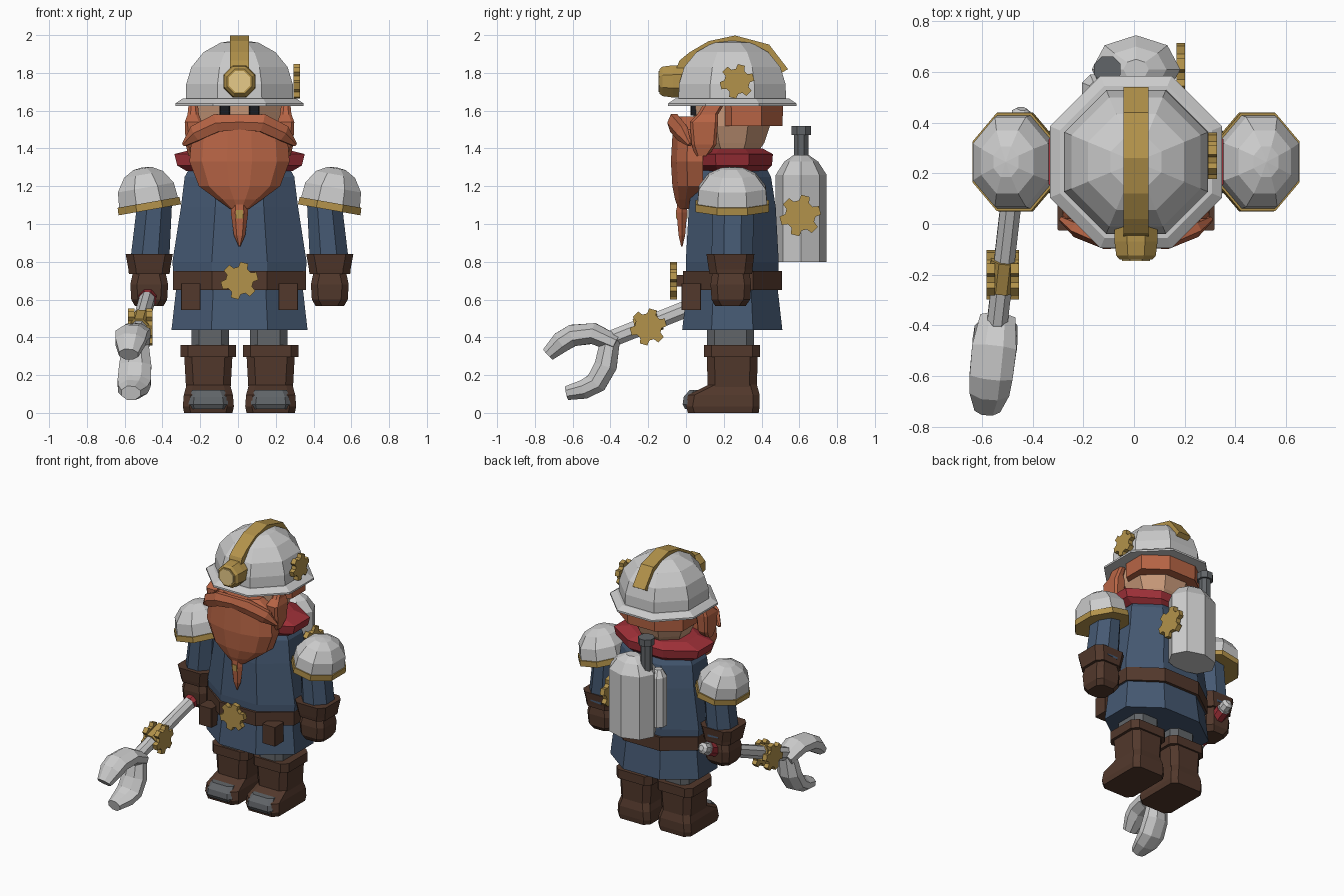
import bpy, bmesh
from math import cos, sin, pi, radians
from mathutils import Vector, Matrix

if "Cube" in bpy.data.objects:
    bpy.data.objects.remove(bpy.data.objects["Cube"])

CX, CY = 0.008, 0.245          # body axis
COL = dict(blue=(.06, .10, .17), brown=(.085, .04, .025), orange=(.48, .13, .06), gold=(.45, .29, .07),
           lens=(.8, .6, .25), red=(.35, .03, .04), skin=(.6, .33, .2), black=(.01, .012, .015),
           dark=(.12, .13, .14))
mats = {}
for k, c in COL.items():
    mats[k] = bpy.data.materials.new(k)
    mats[k].diffuse_color = (*c, 1)


def loft(name, rings, col=None, mtx=None):
    """Skin a list of equal-sized rings and cap both ends."""
    bm = bmesh.new()
    vs = [[bm.verts.new(p) for p in r] for r in rings]
    n = len(rings[0])
    for a, b in zip(vs, vs[1:]):
        for i in range(n):
            bm.faces.new((a[i], a[(i + 1) % n], b[(i + 1) % n], b[i]))
    bm.faces.new(vs[0])
    bm.faces.new(vs[-1])
    bmesh.ops.remove_doubles(bm, verts=bm.verts, dist=1e-5)
    bmesh.ops.recalc_face_normals(bm, faces=bm.faces)
    if mtx:
        bm.transform(mtx)
    me = bpy.data.meshes.new(name)
    bm.to_mesh(me)
    bm.free()
    ob = bpy.data.objects.new(name, me)
    bpy.context.collection.objects.link(ob)
    if col:
        me.materials.append(mats[col])
    return ob


def lathe(name, prof, c, col=None, n=8, half=True, mtx=None):
    """Faceted elliptical stack; prof = (z, rx, ry). half puts flats on the axes."""
    k = 1 / cos(pi / n) if half else 1
    o = .5 if half else 0
    rings = [[(c[0] + max(rx, .002) * k * cos(2 * pi * (i + o) / n),
               c[1] + max(ry, .002) * k * sin(2 * pi * (i + o) / n), c[2] + z) for i in range(n)]
             for z, rx, ry in prof]
    return loft(name, rings, col, mtx)


def block(name, cx, prof, ch, col=None):
    """Chamfered box stack; prof = (z, half width, y0, y1)."""
    rings = []
    for z, w, y0, y1 in prof:
        a, b = w - ch, w
        rings.append([(cx + x, y, z) for x, y in ((-a, y0), (a, y0), (b, y0 + ch), (b, y1 - ch),
                                                 (a, y1), (-a, y1), (-b, y1 - ch), (-b, y0 + ch))])
    return loft(name, rings, col)


def tube(name, pts, radii, col=None, n=8, ref=(1, 0, 0)):
    """Sweep an elliptical section (radius along ref, radius across) along points."""
    P = [Vector(p) for p in pts]
    rings = []
    for i, p in enumerate(P):
        t = (P[min(i + 1, len(P) - 1)] - P[max(i - 1, 0)]).normalized()
        s = Vector(ref)
        s = (s - t * s.dot(t)).normalized()
        u = t.cross(s)
        a, b = radii[i]
        rings.append([p + s * a * cos(2 * pi * (j + .5) / n) + u * b * sin(2 * pi * (j + .5) / n)
                      for j in range(n)])
    return loft(name, rings, col)


def gear(name, c, r, thick, axis):
    """Six-toothed cog facing along x or y."""
    rings = []
    for d in (-thick / 2, thick / 2):
        ring = []
        for i in range(6):
            for da, k in ((-20, .73), (-12, 1), (12, 1), (20, .73)):
                a = radians(60 * i + 15 + da)
                u, v = r * k * cos(a), r * k * sin(a)
                ring.append((c[0] + d, c[1] + u, c[2] + v) if axis == 'x' else (c[0] + u, c[1] + d, c[2] + v))
        rings.append(ring)
    return loft(name, rings, 'gold')


# helmet, crest, lamp, side cog
body = (CX, CY, 0)
lathe('helmet_brim', [(1.625, .34, .34), (1.638, .34, .34), (1.665, .30, .30)], body)
lathe('helmet_dome', [(z, r, r) for z, r in ((1.65, .285), (1.74, .282), (1.83, .255), (1.91, .19),
                                             (1.96, .10), (1.975, 0))], body)
arc = [(-.06, 1.80), (-.035, 1.865), (.02, 1.91), (.12, 1.968), (.26, 1.998), (.44, 1.95), (.54, 1.82)]
loft('helmet_crest', [[(CX + x, .25 + (y - .25) * k, 1.65 + (z - 1.65) * k)
                       for x, k in ((-.05, .86), (-.05, 1), (.05, 1), (.05, .86))] for y, z in arc], 'gold')
to_front = Matrix.Translation((CX, 0, 1.755)) @ Matrix.Rotation(radians(90), 4, 'X')
lathe('lamp_housing', [(-.02, .085, .085), (.07, .085, .085), (.125, .078, .078), (.14, .065, .065)],
      (0, 0, 0), 'gold', mtx=to_front)
lathe('lamp_lens', [(.12, .058, .058), (.146, .055, .055)], (0, 0, 0), 'lens', mtx=to_front)
gear('helmet_cog', (.31, .27, 1.755), .092, .034, 'x')

# head and hair
lathe('head', [(1.36, .15, .12), (1.43, .18, .17), (1.52, .215, .2), (1.64, .22, .21)], body, 'skin')
lathe('hair', [(1.52, .262, .19), (1.635, .265, .195)], (CX, .32, 0), 'orange')

# beard, braid and ring
beard = [(1.57, .15, -.035), (1.50, .25, -.07), (1.33, .265, -.08), (1.20, .215, -.072), (1.13, .12, -.058),
         (1.08, .05, -.04)]
loft('beard', [[(CX + w * x, yf + (.09 * min(1, w / .2) - yf) * d, z) for x, d in
                ((-1, 1), (-1, .5), (-.75, .18), (-.25, 0), (.25, 0), (.75, .18), (1, .5), (1, 1))]
               for z, w, yf in beard], 'orange')
lathe('beard_braid', [(.88, .004, .004), (.94, .03, .02), (1.06, .046, .032), (1.12, .04, .03)],
      (CX, -.022, 0), 'orange', n=6, half=False)
lathe('braid_ring', [(1.03, .035, .036), (1.075, .035, .036)], (CX, -.022, 0), 'gold', n=6, half=False)

# torso, scarf, belt
lathe('skirt', [(.44, .36, .265), (.66, .335, .24)], body, 'blue')
lathe('torso', [(.65, .345, .242), (.80, .355, .246), (1.09, .31, .23), (1.25, .29, .205), (1.34, .24, .16)],
      body, 'blue')
lathe('scarf', [(1.28, .28, .18), (1.31, .33, .21), (1.37, .345, .215), (1.40, .23, .16)], body, 'red')
lathe('belt', [(.65, .352, .262), (.75, .352, .262)], body, 'brown')
gear('belt_cog', (CX, -.066, .70), .10, .035, 'y')
block('buckle_mount', CX, [(.67, .04, -.055, .02), (.73, .04, -.055, .02)], .005, 'brown')

# mirrored parts
for s, side in ((-1, 'right'), (1, 'left')):
    X = lambda v: CX + s * v
    block('eye_' + side, X(.078), [(1.575, .027, .025, .06), (1.63, .027, .025, .06)], .004, 'black')
    tube('moustache_' + side, [(X(-.01), -.06, 1.54), (X(.12), -.065, 1.535), (X(.23), -.02, 1.48),
                               (X(.295), .02, 1.42)], [(.045, .03), (.055, .035), (.05, .035), (.012, .012)],
         'orange', 6, (0, 0, 1))
    block('sideburn_' + side, X(.245), [(1.36, .025, .05, .12), (1.42, .04, .03, .16), (1.54, .045, .02, .17),
                                        (1.58, .03, .06, .17), (1.63, .025, .09, .2)], .015, 'orange')
    block('pouch_' + side, X(.258), [(.545, .052, -.025, .08), (.685, .052, -.025, .08)], .004, 'brown')
    # leg and boot
    block('leg_' + side, X(.155), [(.33, .10, .11, .36), (.50, .10, .11, .36)], .04, 'dark')
    block('boot_cuff_' + side, X(.165), [(.295, .147, .095, .392), (.36, .147, .095, .392)], .04, 'brown')
    block('boot_shaft_' + side, X(.165), [(.13, .118, .115, .375), (.31, .128, .11, .38)], .04, 'brown')
    block('boot_foot_' + side, X(.165), [(0, .128, .01, .385), (.035, .135, .0, .39), (.095, .13, .01, .39),
                                         (.15, .115, .12, .375)], .035, 'brown')
    block('toe_cap_' + side, X(.165), [(.02, .10, -.005, .08), (.045, .105, -.018, .09), (.085, .10, -.012, .09),
                                       (.122, .085, .02, .1)], .025, 'dark')
    # arm, cuff, glove
    tube('arm_' + side, [(X(.44), .25, 1.22), (X(.477), .245, .78)], [(.095, .115), (.112, .12)], 'blue')
    block('cuff_' + side, X(.478), [(.735, .108, .125, .35), (.76, .11, .12, .352), (.842, .125, .108, .362)],
          .04, 'brown')
    block('glove_' + side, X(.478), [(.565, .075, .155, .315), (.60, .095, .135, .34), (.68, .10, .13, .345),
                                     (.75, .085, .14, .335)], .035, 'brown')
    # shoulder pad, tilted outward
    m = Matrix.Translation((X(.475), CY, 1.075)) @ Matrix.Rotation(s * radians(10), 4, 'Y')
    lathe('pad_rim_' + side, [(0, .168, .195), (.04, .166, .194)], (0, 0, 0), 'gold', mtx=m)
    lathe('shoulder_pad_' + side, [(.02, .16, .186), (.12, .15, .177), (.19, .105, .125), (.222, .05, .06),
                                   (.228, 0, 0)], (0, 0, 0), mtx=m)

# back tank with neck, cap, side bottle and cog
lathe('tank', [(.80, .175, .135), (1.26, .175, .135), (1.33, .12, .09), (1.365, .05, .04)],
      (CX, .61, 0), half=False)
lathe('tank_neck', [(1.25, .038, .038), (1.475, .038, .038)], (-.105, .61, 0), 'dark')
lathe('tank_cap', [(1.47, .052, .052), (1.52, .052, .052)], (-.105, .61, 0), 'dark')
lathe('side_bottle', [(.86, .055, .055), (1.22, .055, .055), (1.27, .025, .025)], (-.15, .535, 0))
gear('tank_cog', (.185, .605, 1.045), .11, .034, 'x')

# spanner held in the right hand: points along its shaft are set by y alone
wx = lambda y: -.495 + .115 * y
shaft = lambda y: (wx(y), y, .55 + .4 * y)
tube('spanner_shaft', [shaft(.40), shaft(-.40)], [(.044, .048)] * 2)
tube('spanner_grip', [shaft(.39), shaft(.12)], [(.05, .05)] * 2, 'red')
tube('spanner_pommel', [shaft(.455), shaft(.44), shaft(.39), shaft(.38)],
     [(.02, .02), (.04, .04), (.04, .04), (.03, .03)])
tube('spanner_collar', [shaft(-.14), shaft(-.26)], [(.058, .06)] * 2, 'gold')
for d, side in ((-.048, 'outer'), (.048, 'inner')):
    gear('spanner_cog_' + side, (wx(-.2) + d, -.2, .455), .098, .034, 'x')
tube('jaw_upper', [(wx(y), y, z) for y, z in ((-.37, .365), (-.49, .42), (-.60, .41), (-.66, .375), (-.73, .31))],
     [(.075, .05), (.095, .06), (.092, .062), (.085, .06), (.055, .04)])
tube('jaw_lower', [(wx(y), y, z) for y, z in ((-.40, .39), (-.425, .25), (-.475, .16), (-.54, .125), (-.63, .105))],
     [(.07, .055), (.092, .065), (.095, .062), (.085, .055), (.055, .04)])

for m in bpy.data.materials:
    if m.users and not m.is_grease_pencil:
        m.use_nodes = True
        m.node_tree.nodes["Principled BSDF"].inputs["Base Color"].default_value = m.diffuse_color
